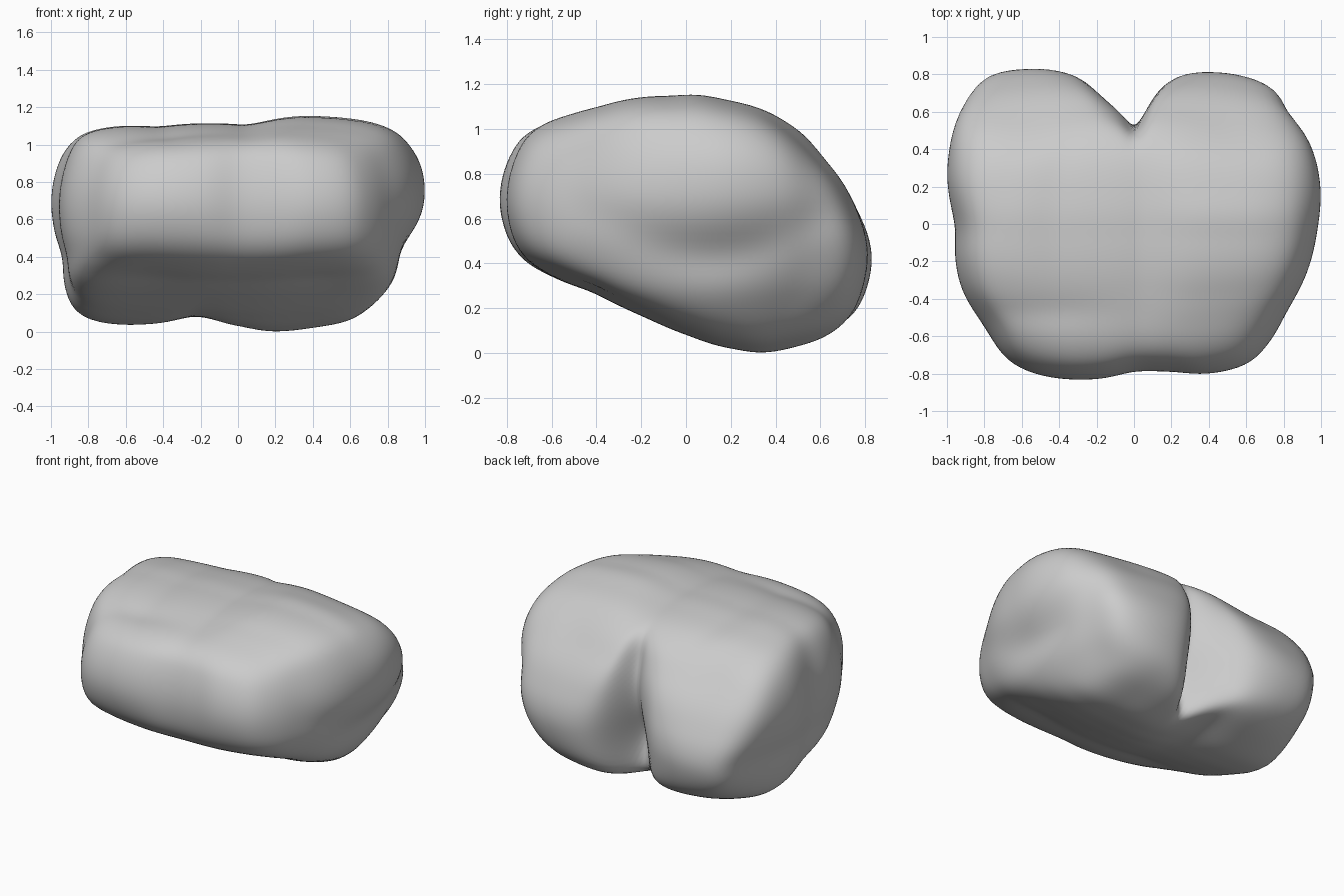
import bpy, bmesh, math
from mathutils import Vector

cube = bpy.data.objects.get("Cube")
if cube:
    bpy.data.objects.remove(cube, do_unlink=True)

CENTRE = Vector((0, 0, 0.6))
HALF_SIZE = (1, 0.83, 0.58)
HARDNESS = 10   # how tightly the three outlines are blended
SQUARENESS = 2.5  # 2 gives ball-like corners, higher gives boxier ones

# Outlines of the lobed stone: plan (x, y), side (y, z) and face (x, z)
PLAN = [(0, .52), (.05, .58), (.12, .71), (.24, .79), (.4, .815), (.6, .79), (.75, .72),
        (.85, .57), (.95, .42), (1, .2), (.98, -.05), (.93, -.25), (.83, -.45), (.72, -.64),
        (.6, -.75), (.4, -.8), (.2, -.79), (0, -.79), (-.2, -.83), (-.5, -.81), (-.67, -.73),
        (-.8, -.55), (-.92, -.35), (-.955, -.2), (-.96, 0), (-1, .3), (-.97, .5), (-.88, .7),
        (-.78, .8), (-.6, .835), (-.4, .82), (-.27, .77), (-.18, .69), (-.06, .58)]
SIDE = [(-.835, .7), (-.76, .93), (-.68, 1), (-.5, 1.07), (-.35, 1.11), (-.1, 1.145),
        (.05, 1.15), (.2, 1.125), (.4, 1.06), (.53, .97), (.65, .83), (.76, .65), (.82, .5),
        (.83, .4), (.78, .22), (.67, .1), (.5, .03), (.35, 0), (.2, .02), (0, .08),
        (-.2, .165), (-.4, .26), (-.6, .34), (-.72, .41), (-.8, .52)]
FACE = [(1, .72), (.98, .88), (.9, 1.02), (.78, 1.11), (.6, 1.155), (.2, 1.14), (0, 1.11),
        (-.4, 1.1), (-.7, 1.095), (-.85, 1.05), (-.95, .93), (-1, .7), (-.98, .53),
        (-.94, .4), (-.93, .25), (-.88, .12), (-.75, .05), (-.45, .04), (-.23, .08),
        (0, .03), (.2, 0), (.4, .02), (.6, .06), (.72, .14), (.82, .25), (.87, .42), (.96, .58)]


class Outline:
    """A closed smooth outline seen along one axis, as radius by angle."""

    def __init__(self, points, i, j):
        self.i, self.j = i, j
        self.knots = sorted(self.polar(a - CENTRE[i], b - CENTRE[j]) for a, b in points)
        self.target = [radius for angle, radius in self.knots]

    @staticmethod
    def polar(a, b):
        return math.atan2(b, a), math.hypot(a, b)

    def project(self, vector):
        return self.polar(vector[self.i], vector[self.j])

    def knot(self, k):
        count = len(self.knots)
        angle, radius = self.knots[k % count]
        return angle + math.tau * (k // count), radius

    def radius(self, angle):
        k = -1
        while self.knot(k + 1)[0] <= angle:
            k += 1
        (a, ra), (b, rb), (c, rc), (d, rd) = (self.knot(k + s) for s in (-1, 0, 1, 2))
        span = c - b
        t = (angle - b) / span
        m, n = (rc - ra) / (c - a) * span, (rd - rb) / (d - b) * span
        return (rb + m * t + (3 * (rc - rb) - 2 * m - n) * t ** 2
                + (2 * (rb - rc) + m + n) * t ** 3)


def bump(value, middle, width):
    return math.exp(-((value - middle) / width) ** 2)


def norm(values, power):
    return sum(v ** power for v in values) ** (1 / power)


outlines = [Outline(PLAN, 0, 1), Outline(SIDE, 1, 2), Outline(FACE, 0, 2)]
originals = [Outline(PLAN, 0, 1), Outline(SIDE, 1, 2), Outline(FACE, 0, 2)]


def surface_point(direction):
    # Blend the outlines, rounding off where they all meet
    scaled = [abs(d) / h for d, h in zip(direction, HALF_SIZE)]
    reach, plain = [], []
    for line in outlines:
        angle, length = line.project(direction)
        reach.append(length / line.radius(angle))
        plain.append(norm((scaled[line.i], scaled[line.j]), SQUARENESS))
    rounding = norm(scaled, SQUARENESS) / norm(plain, HARDNESS)
    p = CENTRE + direction / (norm(reach, HARDNESS) * rounding)
    # Cleft deepening towards the underside at the back
    if p.y > 0:
        p.y -= 0.09 * bump(p.x, 0, .13) * bump(p.z, .28, .25) * min(1, p.y * 2)
    # Long curved hollow along the left flank
    if p.x > 0:
        path = .45 + .6 * (p.y - .1) ** 2
        p.x -= 0.045 * bump(p.z, path, .11) * bump(p.y, .15, .45) * min(1, p.x)
    # Shallow valley across the top near the front
    if p.z > CENTRE.z:
        p.z -= 0.014 * bump(p.y, -.47, .08) * bump(p.x, -.45, .35)
    return p


def sphere(subdivisions):
    bm = bmesh.new()
    bmesh.ops.create_icosphere(bm, subdivisions=subdivisions, radius=1)
    return bm


# Nudge the blended outlines until the rounded body fills the drawn ones
coarse = sphere(5)
directions = [v.co.normalized() for v in coarse.verts]
coarse.free()
for step in range(5):
    offsets = [surface_point(d) - CENTRE for d in directions]
    for line, drawn in zip(outlines, originals):
        samples = [line.project(o) for o in offsets]
        fills = [(angle, r / drawn.radius(angle)) for angle, r in samples if r > 0.3]
        for k, (angle, radius) in enumerate(line.knots):
            fill = max(f for a, f in fills if abs(math.remainder(a - angle, math.tau)) < .06)
            fitted = radius / fill ** 0.8
            limit = line.target[k]
            line.knots[k] = angle, min(max(fitted, limit * 0.9), limit * 1.12)

# Body
bm = sphere(6)
for v in bm.verts:
    v.co = surface_point(v.co.normalized())
for face in bm.faces:
    face.smooth = True
mesh = bpy.data.meshes.new("lobed_stone")
bm.to_mesh(mesh)
bm.free()
stone = bpy.data.objects.new("lobed_stone", mesh)
bpy.context.collection.objects.link(stone)
soften = stone.modifiers.new("soften", 'SMOOTH')
soften.factor = 0.5
soften.iterations = 6

# Colour
grey = bpy.data.materials.new("stone_grey")
grey.use_nodes = True
colour = (0.6, 0.6, 0.6, 1)
grey.diffuse_color = colour
grey.node_tree.nodes["Principled BSDF"].inputs["Base Color"].default_value = colour
mesh.materials.append(grey)
